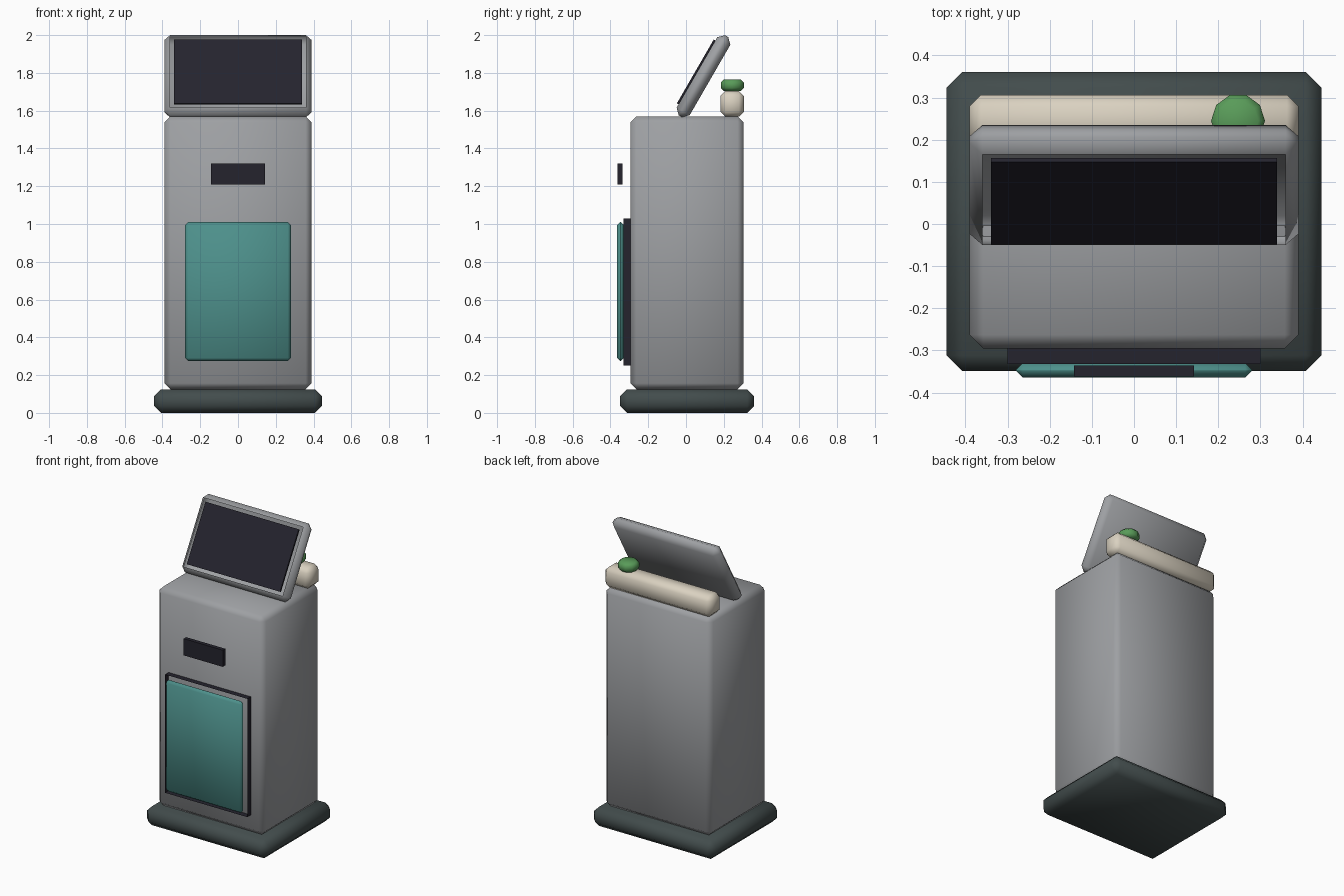
import bpy, bmesh, math
from mathutils import Matrix, Vector

old = bpy.data.objects.get("Cube")
if old:
    bpy.data.objects.remove(old, do_unlink=True)


def material(name, rgb):
    m = bpy.data.materials.new(name)
    m.use_nodes = True
    color = (*rgb, 1)
    m.diffuse_color = color
    m.node_tree.nodes["Principled BSDF"].inputs["Base Color"].default_value = color
    return m


GREY = material("casing grey", (0.34, 0.35, 0.365))
CHARCOAL = material("base charcoal", (0.055, 0.073, 0.073))
DARK = material("screen dark", (0.018, 0.017, 0.027))
TEAL = material("door teal", (0.075, 0.28, 0.26))
CREAM = material("tray cream", (0.70, 0.64, 0.53))
GREEN = material("button green", (0.10, 0.33, 0.10))


def finish(bm, name, mat, center, tilt=0, smooth=True):
    mesh = bpy.data.meshes.new(name)
    bm.to_mesh(mesh)
    bm.free()
    mesh.materials.append(mat)
    for p in mesh.polygons:
        p.use_smooth = smooth
    ob = bpy.data.objects.new(name, mesh)
    ob.location = center
    ob.rotation_euler.x = tilt
    bpy.context.collection.objects.link(ob)
    return ob


def box(name, mat, size, center, chamfer=0, tilt=0, open_sides=()):
    """Box with one-segment chamfers; open_sides lists face normals to remove."""
    bm = bmesh.new()
    bmesh.ops.create_cube(bm, size=1, matrix=Matrix.Diagonal((*size, 1)))
    if chamfer:
        bmesh.ops.bevel(bm, geom=bm.edges[:], offset=chamfer, segments=1,
                        affect='EDGES', profile=0.5)
    bm.normal_update()
    gone = [f for f in bm.faces
            if any(f.normal.dot(Vector(d)) > 0.99 for d in open_sides)]
    bmesh.ops.delete(bm, geom=gone, context='FACES')
    return finish(bm, name, mat, center, tilt, smooth=chamfer > 0)


FRONT, BACK = (0, -1, 0), (0, 1, 0)

# Plinth and cabinet
box("base", CHARCOAL, (0.89, 0.71, 0.125), (0, 0.006, 0.0625), 0.037)
box("cabinet", GREY, (0.78, 0.60, 1.445), (0, 0.005, 0.8475), 0.032)

# Door with its thin surround, and the slot above
box("door_surround", DARK, (0.60, 0.037, 0.78), (0, -0.3135, 0.64),
    open_sides=(FRONT, BACK))
box("door", TEAL, (0.56, 0.034, 0.735), (0, -0.347, 0.6425), 0.016)
box("slot", DARK, (0.285, 0.026, 0.11), (0, -0.349, 1.265))

# Tilted display: open-fronted shell with the screen in its mouth
TILT = math.radians(-30)
pivot = Vector((0, 0.0925, 1.7825))
box("display_shell", GREY, (0.78, 0.08, 0.49), pivot, 0.03, TILT, (FRONT,))
screen_offset = Matrix.Rotation(TILT, 3, 'X') @ Vector((0, -0.044, 0))
box("screen", DARK, (0.68, 0.012, 0.39), pivot + screen_offset, tilt=TILT)

# Rear tray and button
box("rear_tray", CREAM, (0.78, 0.125, 0.137), (0, 0.244, 1.6365), 0.027)
bm = bmesh.new()
bmesh.ops.create_cone(bm, cap_ends=True, segments=10, radius1=0.064,
                      radius2=0.064, depth=0.06)
rims = [e for e in bm.edges if abs(e.verts[0].co.z - e.verts[1].co.z) < 0.001]
bmesh.ops.bevel(bm, geom=rims, offset=0.015, segments=1, affect='EDGES', profile=0.5)
# Turn so that a vertex points along x
v = max(bm.verts, key=lambda v: v.co.xy.length)
bmesh.ops.rotate(bm, verts=bm.verts, cent=(0, 0, 0),
                 matrix=Matrix.Rotation(-math.atan2(v.co.y, v.co.x), 3, 'Z'))
finish(bm, "button", GREEN, (0.247, 0.245, 1.735))
